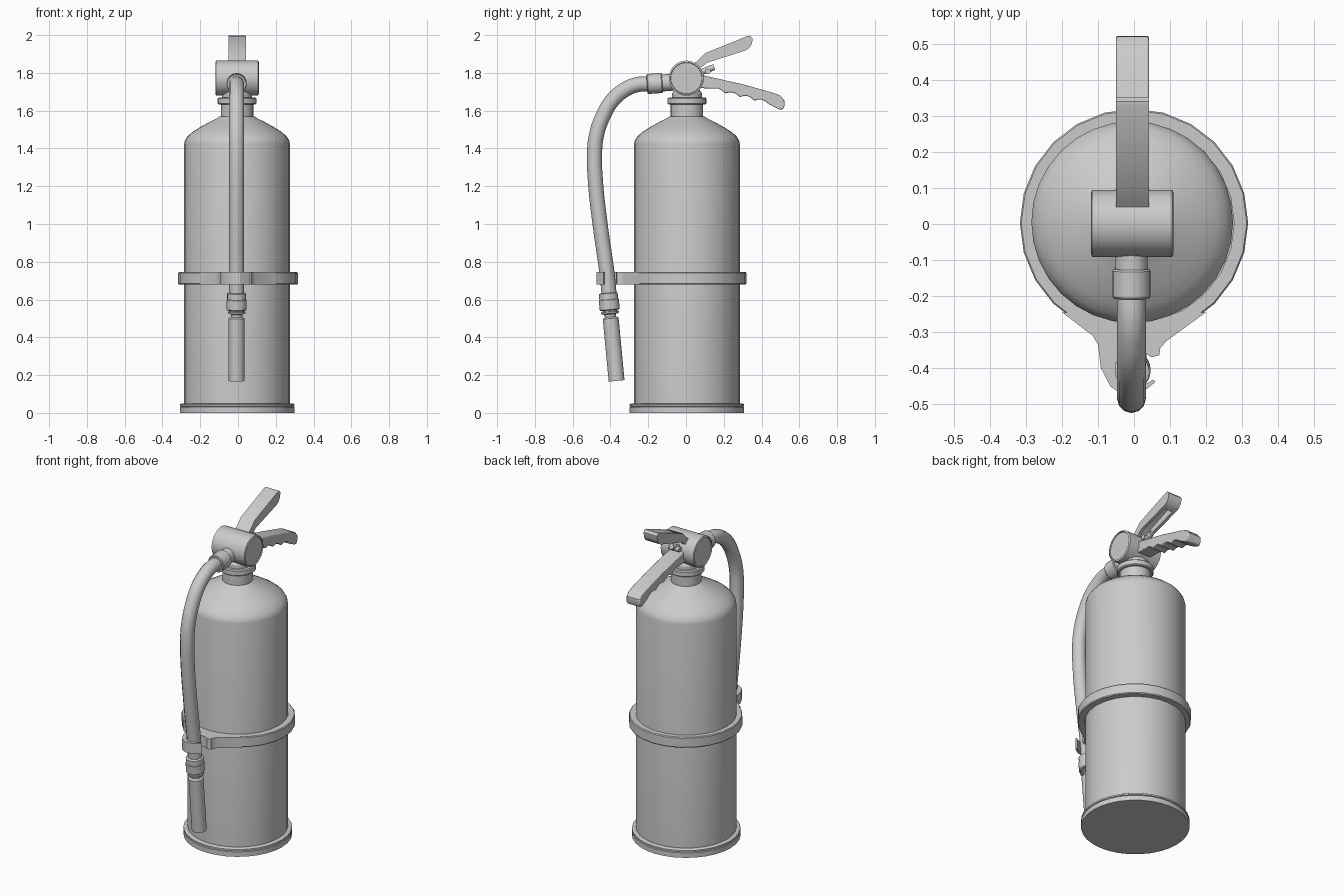
import bpy, bmesh, math
from mathutils import Matrix, Vector

if "Cube" in bpy.data.objects:
    bpy.data.objects.remove(bpy.data.objects["Cube"])

CX, CY = -0.005, 0.005          # axis of the tank


def finish(bm, name, angle=32):
    bmesh.ops.recalc_face_normals(bm, faces=bm.faces)
    me = bpy.data.meshes.new(name)
    bm.to_mesh(me)
    bm.free()
    ob = bpy.data.objects.new(name, me)
    bpy.context.collection.objects.link(ob)
    smooth(ob, angle)
    return ob


def smooth(ob, angle=32):
    bpy.ops.object.select_all(action='DESELECT')
    ob.select_set(True)
    bpy.context.view_layer.objects.active = ob
    bpy.ops.object.shade_smooth_by_angle(angle=math.radians(angle))


def lathe(name, profile, origin=(CX, CY, 0), axis=(0, 0, 1), segs=32, closed=False):
    """Spin (radius, height) points about an axis; ends are capped unless closed."""
    rot = Vector((0, 0, 1)).rotation_difference(Vector(axis)).to_matrix().to_4x4()
    m = Matrix.Translation(origin) @ rot
    bm = bmesh.new()
    rings = []
    for r, h in profile:
        rings.append([bm.verts.new(m @ Vector((r * math.cos(a), r * math.sin(a), h)))
                      for a in (2 * math.pi * i / segs for i in range(segs))])
    pairs = list(zip(rings, rings[1:])) + ([(rings[-1], rings[0])] if closed else [])
    for a, b in pairs:
        for i in range(segs):
            j = (i + 1) % segs
            bm.faces.new((a[i], a[j], b[j], b[i]))
    if not closed:
        bm.faces.new(rings[0])
        bm.faces.new(rings[-1])
    return finish(bm, name)


def prism(name, pts, lo, hi, plane, bevel=0):
    """Extrude a 2D outline: plane 'yz' runs along x, plane 'xy' runs along z."""
    at = (lambda p, d: (d, p[0], p[1])) if plane == 'yz' else (lambda p, d: (p[0], p[1], d))
    bm = bmesh.new()
    f = bm.faces.new([bm.verts.new(at(p, lo)) for p in pts])
    ext = bmesh.ops.extrude_face_region(bm, geom=[f])
    shift = Vector(at((0, 0), hi - lo))
    bmesh.ops.translate(bm, vec=shift,
                        verts=[v for v in ext['geom'] if isinstance(v, bmesh.types.BMVert)])
    ob = finish(bm, name)
    if bevel:
        b = ob.modifiers.new("soft_edges", 'BEVEL')
        b.width, b.segments, b.limit_method = bevel, 2, 'ANGLE'
        b.angle_limit = math.radians(50)
    return ob


# Tank with dome, neck and collar
lathe("tank", [(.28, .02), (.28, 1.425), (.276, 1.443), (.262, 1.465), (.235, 1.488),
               (.195, 1.513), (.145, 1.541), (.11, 1.558), (.092, 1.57)])
lathe("base_ring", [(.303, 0), (.303, .03), (.297, .033), (.303, .036), (.303, .045),
                    (.295, .05), (.28, .05)])
lathe("neck", [(.086, 1.55), (.086, 1.635)])
lathe("neck_collar", [(.097, 1.633), (.103, 1.638), (.103, 1.664), (.097, 1.669)])
lathe("valve_stem", [(.08, 1.66), (.08, 1.69), (.06, 1.72)])

# Sideways valve barrel with shallow recessed ends
lathe("valve_barrel", [(.082, .006), (.084, 0), (.093, .004), (.093, .226),
                       (.084, .23), (.082, .224)],
      origin=(-.12, .002, 1.772), axis=(1, 0, 0))

# Strap around the tank, with the hose clip in front
lathe("strap", [(.278, .68), (.313, .68), (.317, .685), (.317, .74), (.313, .745), (.278, .745)],
      origin=(0, .003, 0), segs=24, closed=True)
prism("hose_clip", [(-.2, -.245), (-.115, -.31), (-.1, -.335), (-.092, -.4), (-.065, -.452),
                    (-.03, -.474), (.01, -.474), (.04, -.455), (.06, -.438), (.053, -.432),
                    (.03, -.446), (0, -.458), (-.032, -.448), (-.052, -.42), (-.05, -.385),
                    (-.03, -.362), (0, -.355), (.03, -.358), (.048, -.37), (.07, -.365),
                    (.073, -.345), (.09, -.325), (.2, -.245), (.1, -.25), (-.1, -.25)],
      .68, .745, 'xy')

# Hose swept along a curve
path = [(-.19, 1.742), (-.262, 1.737), (-.325, 1.71), (-.385, 1.66), (-.44, 1.57),
        (-.474, 1.47), (-.484, 1.38), (-.479, 1.22), (-.455, 1.0), (-.416, .72), (-.405, .6)]
cu = bpy.data.curves.new("hose", 'CURVE')
cu.dimensions = '3D'
cu.bevel_depth, cu.bevel_resolution, cu.resolution_u = .04, 4, 5
sp = cu.splines.new('BEZIER')
sp.bezier_points.add(len(path) - 1)
for bp, (y, z) in zip(sp.bezier_points, path):
    bp.co = (-.007, y, z)
    bp.handle_left_type = bp.handle_right_type = 'AUTO'
hose = bpy.data.objects.new("hose", cu)
bpy.context.collection.objects.link(hose)
bpy.ops.object.select_all(action='DESELECT')
hose.select_set(True)
bpy.context.view_layer.objects.active = hose
bpy.ops.object.convert(target='MESH')
smooth(bpy.context.view_layer.objects.active)

# Hose fitting at the valve
lathe("hose_fitting", [(.045, 0), (.045, .075), (.049, .075), (.053, .08), (.053, .152),
                       (.049, .157), (.04, .157)],
      origin=(-.007, -.05, 1.752), axis=(0, -1, -.07), segs=24)

# Nozzle with its coupling, tilted with the hose end
tilt = (0, .095, -1)
lathe("nozzle_coupling", [(.044, 0), (.05, .003), (.05, .035), (.053, .037), (.053, .088),
                          (.048, .093), (.04, .093), (.04, .099), (.047, .101), (.047, .109),
                          (.03, .114), (.03, .14)],
      origin=(-.007, -.412, .635), axis=tilt, segs=24)
lathe("nozzle", [(.032, 0), (.042, .008), (.042, .34)],
      origin=(-.007, -.3995, .508), axis=tilt, segs=24)

# Squeeze lever: hollow channel made of two cheeks and a web
top = [(.02, 1.835), (.06, 1.862), (.1, 1.904), (.325, 1.995), (.34, 1.997), (.352, 1.983),
       (.35, 1.955), (.335, 1.932), (.318, 1.92), (.15, 1.866), (.115, 1.855), (.06, 1.815)]
for side, lo in (("left", -.05), ("right", .024)):
    prism("squeeze_lever_cheek_" + side, top, lo, lo + .018, 'yz')
prism("squeeze_lever_web", top[:9] + [(.295, 1.912), (.28, 1.955), (.11, 1.885),
                                      (.07, 1.842), (.04, 1.82)], -.034, .026, 'yz')

# Carry handle with finger scallops along its underside
scallops = []
for i in range(4):
    y0 = .44 - .077 * i
    for t in (0, .25, .5, .75):
        y = y0 - .077 * t
        scallops.append((y, 1.633 + (.44 - y) * .25 + .016 * math.sin(math.pi * t)))
prism("carry_handle", [(.05, 1.79), (.1, 1.785), (.3, 1.74), (.46, 1.695), (.5, 1.68),
                       (.52, 1.655), (.522, 1.625), (.512, 1.606), (.495, 1.606)]
      + scallops + [(.1, 1.718), (.05, 1.725)], -.05, .042, 'yz', bevel=.005)

# Plunger link between the levers
lathe("plunger", [(.016, 0), (.016, .085)], origin=(-.004, .07, 1.8), axis=(0, .9, .35), segs=12)
lathe("lever_pin", [(.015, 0), (.015, .07)], origin=(-.039, .115, 1.808), axis=(1, 0, 0), segs=12)
